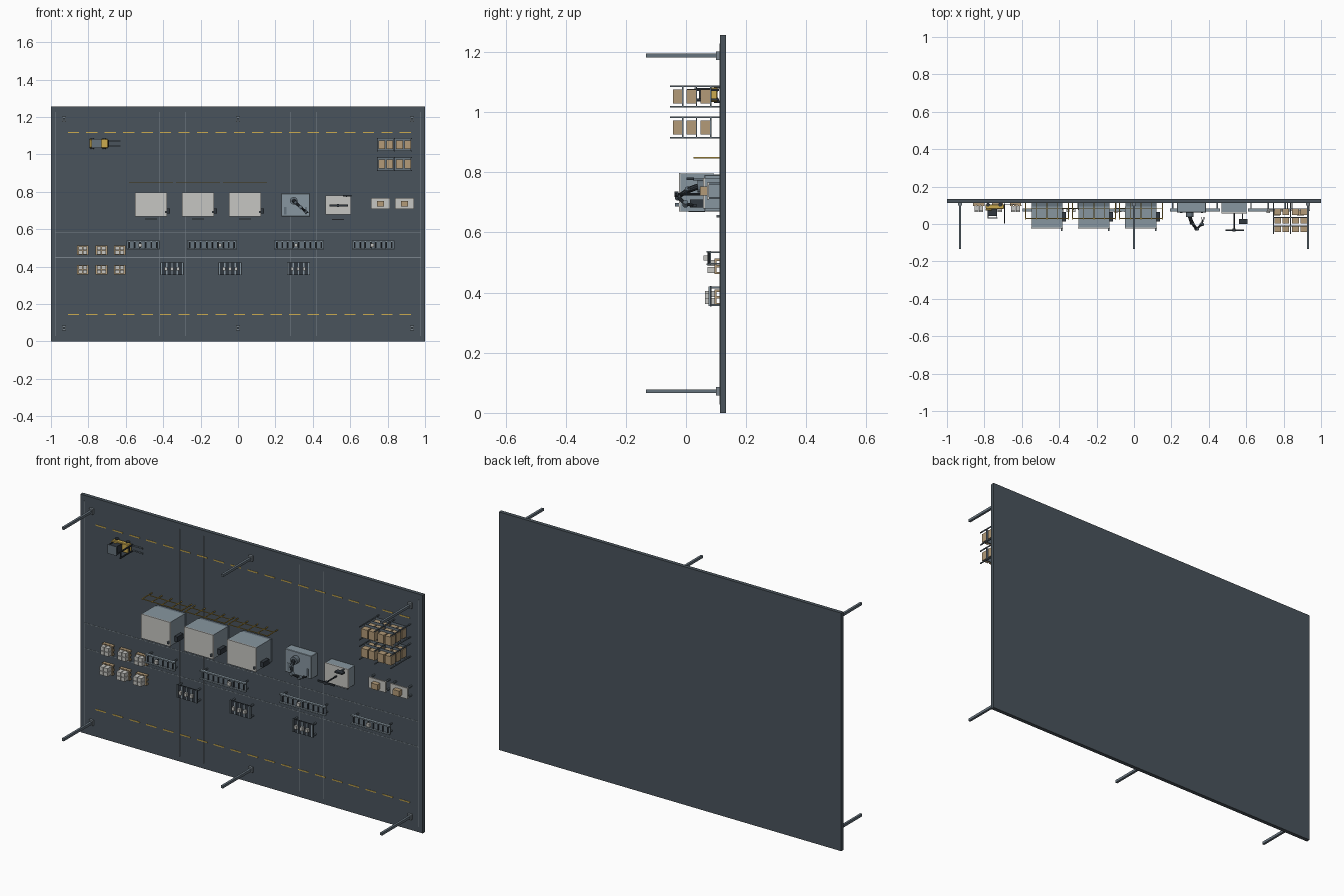
import bpy, bmesh, math
from mathutils import Vector

if "Cube" in bpy.data.objects:
    bpy.data.objects.remove(bpy.data.objects["Cube"])

FLOOR = 0.113   # y of the slab face; heights h grow from it towards -y


def material(name, hexa):
    m = bpy.data.materials.new(name)
    c = [int(hexa[i:i + 2], 16) / 255 for i in (0, 2, 4)]
    m.diffuse_color = [v / 12.92 if v < .04045 else ((v + .055) / 1.055) ** 2.4 for v in c] + [1]
    m.use_nodes = True
    m.node_tree.nodes["Principled BSDF"].inputs["Base Color"].default_value = m.diffuse_color
    return m


SLAB = material("slab grey", "4a545c")
STEEL = material("steel", "66737d")
DARK = material("dark metal", "30373e")
BODY = material("machine blue grey", "8796a0")
WHITE = material("off white", "c6c6c2")
WOOD = material("cardboard", "b39b78")
YELLOW = material("safety yellow", "ccab4e")
LINE = material("line grey", "7b858d")


def P(u, v, h):
    return Vector((u, FLOOR - h, v))


def boxes(name, mat, items, bevel=0):
    """Each item: x0, x1, z0, z1, h0, h1 (heights above the slab face)."""
    bm = bmesh.new()
    for x0, x1, z0, z1, h0, h1 in items:
        r = bmesh.ops.create_cube(bm, size=1)
        for v in r["verts"]:
            v.co = P(x0 + (v.co.x + .5) * (x1 - x0), z0 + (v.co.z + .5) * (z1 - z0),
                     h0 + (.5 - v.co.y) * (h1 - h0))
    if bevel:
        bmesh.ops.bevel(bm, geom=bm.edges[:], offset=bevel, segments=1, affect='EDGES')
    return finish(name, mat, bm)


def rods(name, mat, items, sides=10):
    """Each item: start point, end point, radius."""
    bm = bmesh.new()
    for a, b, rad in items:
        d = b - a
        r = bmesh.ops.create_cone(bm, cap_ends=True, segments=sides, radius1=rad, radius2=rad, depth=d.length)
        q = d.to_track_quat('Z', 'Y')
        for v in r["verts"]:
            v.co = q @ v.co + (a + b) / 2
    return finish(name, mat, bm)


def finish(name, mat, bm):
    me = bpy.data.meshes.new(name)
    bm.to_mesh(me)
    bm.free()
    me.materials.append(mat)
    ob = bpy.data.objects.new(name, me)
    bpy.context.collection.objects.link(ob)
    return ob


def around(x, z, w, d, h0, h1):
    return (x - w / 2, x + w / 2, z - d / 2, z + d / 2, h0, h1)


# --- floor slab and painted lines
boxes("floor_slab", SLAB, [(-1, 1, 0, 1.257, -.02, 0)])
boxes("lane_dashes", YELLOW, [(-.91 + i * .0986, -.85 + i * .0986, z - .003, z + .003, 0, .002)
                              for i in range(19) for z in (.144, 1.118)])
lines = [around(x, .628, .003, 1.2, 0, .0015) for x in (-.977, -.42, -.28, .28, .42, .977)]
lines += [around(0, z, 1.955, .003, 0, .001) for z in (.449, .583)]
boxes("floor_lines", LINE, lines)

# --- columns with base plates
spots = [(x, z) for x in (-.93, 0, .93) for z in (.072, 1.188)]
boxes("column_bases", LINE, [around(x, z, .022, .028, 0, .013) for x, z in spots])
boxes("columns", STEEL, [around(x, z, .012, .013, .013, .2465) for x, z in spots])

# --- three enclosed machines with control boxes and rear safety fences
for i in range(3):
    x, z = -.465 + .251 * i, .733
    n = f"machine_{i + 1}_"
    boxes(n + "base", STEEL, [around(x, z, .165, .12, 0, .02)])
    boxes(n + "body", BODY, [around(x, z, .168, .126, .02, .131)])
    boxes(n + "roof", WHITE, [around(x, z, .17, .128, .131, .137)])
    boxes(n + "window", DARK, [around(x - .01, z - .064, .085, .003, .05, .105)])
    boxes(n + "control_panel", DARK, [(x + .084, x + .102, .683, .71, .05, .1)])
    boxes(n + "panel_arm", STEEL, [(x + .076, x + .083, .686, .698, .137, .15)])
    boxes(n + "step", LINE, [around(x, .655, .065, .006, 0, .012)])
    fence = [around(x - .115 + .0575 * k, .848, .004, .004, 0, .088) for k in range(5)]
    fence += [around(x, .848, .23, .003, h, h + .004) for h in (.03, .082)]
    boxes(n + "fence", YELLOW, fence)

# --- robot cell
boxes("robot_cell_base", BODY, [around(.308, .73, .155, .122, 0, .052)], .002)
boxes("robot_cell_top_slots", STEEL, [around(.308 + s * .055, .7, .012, .04, .052, .054) for s in (-1, 1)])
rods("robot_pedestal", STEEL, [(P(.298, .752, .052), P(.298, .752, .075), .02)], 16)
joints = [(.298, .752, .075), (.31, .74, .108), (.335, .718, .14), (.362, .695, .115), (.368, .69, .09)]
pts = [P(*j) for j in joints]
rods("robot_arm", DARK, [(a, b, r) for a, b, r in zip(pts, pts[1:], (.01, .008, .006, .005))])
rods("robot_joints", STEEL, [(p - Vector((.006, 0, .006)), p + Vector((.006, 0, .006)), .009) for p in pts[1:4]], 12)
boxes("robot_gripper", DARK, [around(.368 + s * .006, .69, .004, .006, .076, .09) for s in (-1, 1)])

# --- inspection machine with portal bar and screen
boxes("inspection_base", BODY, [around(.535, .73, .135, .1, 0, .05)])
boxes("inspection_top", WHITE, [around(.535, .73, .137, .102, .05, .056)])
rods("inspection_probe", DARK, [(P(.535, .727, .056), P(.535, .727, .15), .004)])
rods("inspection_hub", DARK, [(P(.535, .727, .138), P(.535, .727, .152), .009)], 12)
boxes("inspection_bar", DARK, [around(.538, .727, .098, .009, .143, .15)])
boxes("inspection_screen", DARK, [around(.585, .778, .045, .008, .086, .112)])
boxes("inspection_screen_post", STEEL, [around(.58, .776, .006, .006, .05, .09)])
boxes("inspection_step", LINE, [around(.535, .652, .065, .006, 0, .012)])

# --- packing tables with cartons
for i, x in enumerate((.763, .89)):
    n = f"packing_table_{i + 1}"
    boxes(n, WHITE, [around(x, .738, .102, .057, .036, .043)])
    boxes(n + "_legs", STEEL, [around(x + sx * .045, .738 + sz * .024, .007, .007, 0, .036)
                               for sx in (-1, 1) for sz in (-1, 1)])
    boxes(n + "_carton", WOOD, [around(x, .737, .037, .03, .043, .067)])

# --- storage racks: posts, shelves and cartons on three levels
for i, z in enumerate((.949, 1.052)):
    n = f"rack_{i + 1}_"
    boxes(n + "posts", STEEL, [around(x, z + s * .034, .005, .005, 0, .167)
                               for x in (.746, .836, .928) for s in (-1, 1)])
    levels = (.033, .08, .126)
    boxes(n + "shelves", STEEL, [around(x, z, .088, .07, h - .004, h)
                                 for x in (.791, .882) for h in levels])
    boxes(n + "cartons", WOOD, [around(x, z, .036, .046, h, h + .031)
                                for x in (.768, .811, .864, .907) for h in levels])

# --- roller conveyors carrying parts
for i, (x0, x1, px) in enumerate(((-.595, -.42, -.523), (-.272, -.005, -.096),
                                  (.192, .46, .31), (.61, .836, .717))):
    z, n = .515, f"conveyor_{i + 1}_"
    cnt = round((x1 - x0) / .03)
    boxes(n + "rails", BODY, [(x0, x1, z + s * .021 - .003, z + s * .021 + .003, .03, .045) for s in (-1, 1)])
    boxes(n + "bed", STEEL, [(x0, x1, z - .018, z + .018, .03, .035)])
    rods(n + "rollers", DARK, [(P(x, z - .018, .037), P(x, z + .018, .037), .004)
                               for x in [x0 + (k + .5) * (x1 - x0) / cnt for k in range(cnt)]], 8)
    boxes(n + "legs", STEEL, [around(x, z + s * .019, .006, .006, 0, .03)
                              for x in (x0 + .015, x1 - .015) for s in (-1, 1)])
    boxes(n + "part", WHITE, [around(px, z, .018, .018, .041, .055)])

# --- workstations with slatted tops
for i, x in enumerate((-.353, -.043, .323)):
    z, n = .388, f"workstation_{i + 1}_"
    boxes(n + "top", DARK, [around(x, z, .122, .068, .028, .034)])
    boxes(n + "slats", BODY, [around(x + (k - 2) * .028, z, .007, .066, .034, .039) for k in range(5)])
    boxes(n + "legs", STEEL, [around(x + sx * .054, z + sz * .029, .007, .007, 0, .028)
                              for sx in (-1, 1) for sz in (-1, 1)])
    boxes(n + "parts", WHITE, [around(x + (k - 1) * .032, z, .014, .018, .034, .05) for k in range(3)])

# --- pallets stacked with parts on the left
pallets = [(x, z) for x in (-.83, -.73, -.633) for z in (.384, .487)]
boxes("pallet_boards", WOOD, [around(x + k * .022, z, .018, .052, .012, .018) for x, z in pallets for k in (-1, 0, 1)])
boxes("pallet_runners", WOOD, [around(x, z + k * .022, .06, .008, 0, .012) for x, z in pallets for k in (-1, 0, 1)])
boxes("pallet_loads", WHITE, [around(x + sx * .0125, z + sz * .0115, .022, .02, .018, .042 if z > .4 else .05)
                              for x, z in pallets for sx in (-1, 1) for sz in (-1, 1)])

# --- forklift
fz = 1.058
boxes("forklift_body", YELLOW, [around(-.745, fz, .1, .048, .008, .032), around(-.778, fz, .032, .044, .032, .042)], .003)
boxes("forklift_cab", DARK, [around(-.757 + sx * .023, fz + sz * .02, .004, .004, .03, .078)
                             for sx in (-1, 1) for sz in (-1, 1)])
boxes("forklift_seat", DARK, [around(-.757, fz, .044, .036, .03, .07)])
boxes("forklift_roof", STEEL, [around(-.757, fz, .054, .048, .078, .084)])
boxes("forklift_mast", DARK, [around(-.692, fz + s * .016, .006, .006, .004, .11) for s in (-1, 1)]
      + [around(-.692, fz, .005, .036, h, h + .005) for h in (.03, .1)])
boxes("forklift_forks", STEEL, [around(-.66, fz + s * .013, .062, .006, .006, .01) for s in (-1, 1)])
rods("forklift_wheels", DARK, [(P(x, fz + s * .02, .01), P(x, fz + s * .028, .01), .01)
                               for x in (-.78, -.715) for s in (-1, 1)], 14)
